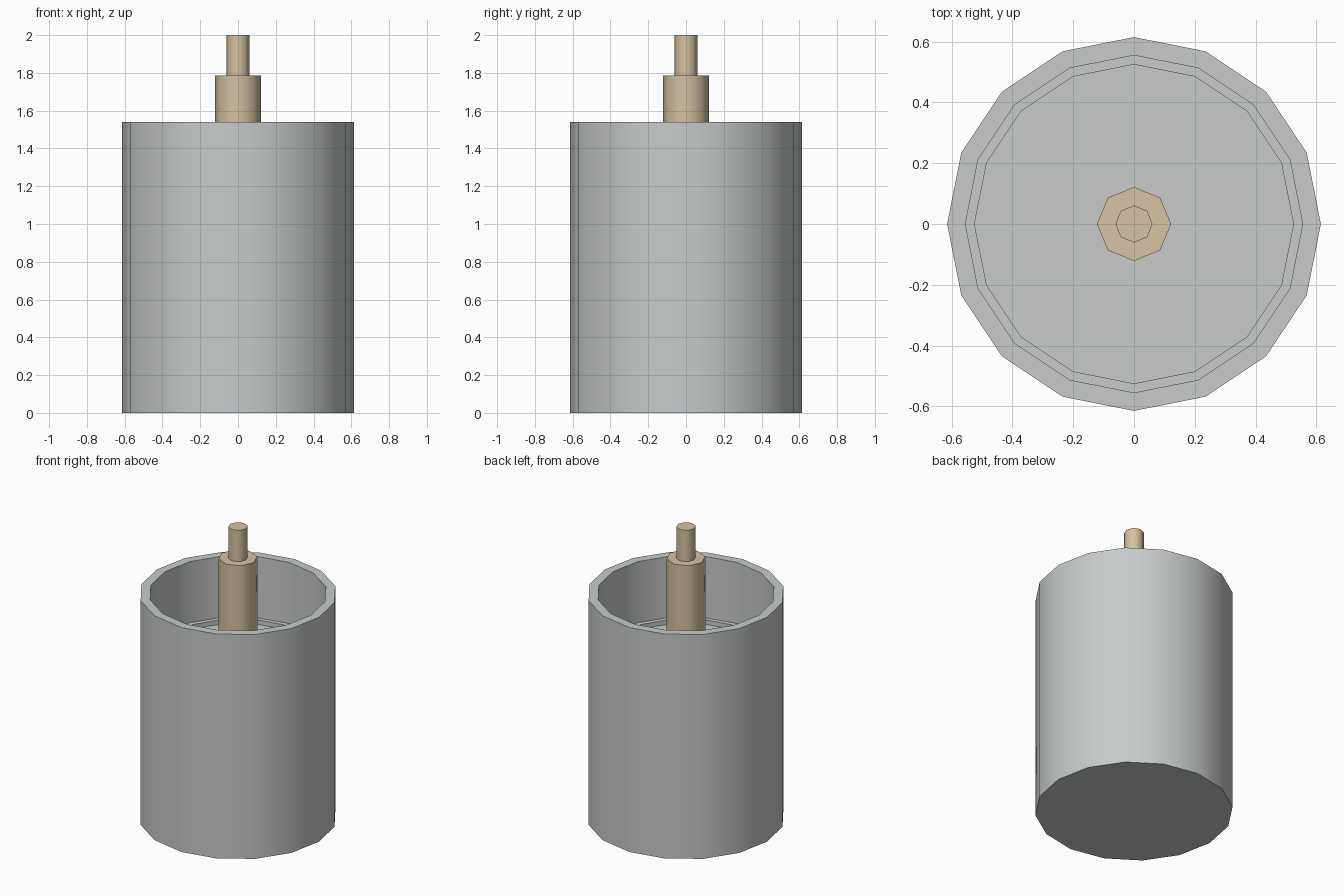
import bpy
import bmesh
from math import cos, sin, tau, radians

if "Cube" in bpy.data.objects:
    bpy.data.objects.remove(bpy.data.objects["Cube"])


def make_material(name, color):
    mat = bpy.data.materials.new(name)
    mat.use_nodes = True
    mat.diffuse_color = color
    mat.node_tree.nodes["Principled BSDF"].inputs["Base Color"].default_value = color
    return mat


def lathe(name, profile, sides, mat):
    """Revolve (radius, height) points about z and cap both ends."""
    bm = bmesh.new()
    rings = [[bm.verts.new((r * cos(tau * i / sides), r * sin(tau * i / sides), z))
              for i in range(sides)] for r, z in profile]
    for low, high in zip(rings, rings[1:]):
        for i in range(sides):
            j = (i + 1) % sides
            bm.faces.new((low[i], low[j], high[j], high[i]))
    bm.faces.new(rings[0][::-1])
    bm.faces.new(rings[-1])
    bmesh.ops.recalc_face_normals(bm, faces=bm.faces[:])
    mesh = bpy.data.meshes.new(name)
    bm.to_mesh(mesh)
    bm.free()
    obj = bpy.data.objects.new(name, mesh)
    bpy.context.collection.objects.link(obj)
    mesh.materials.append(mat)
    bpy.ops.object.select_all(action='DESELECT')
    obj.select_set(True)
    bpy.context.view_layer.objects.active = obj
    bpy.ops.object.shade_smooth_by_angle(angle=radians(50))
    return obj


grey = make_material("Light Grey", (0.58, 0.60, 0.60, 1))
tan = make_material("Tan", (0.66, 0.54, 0.36, 1))

# Heights of the cup
rim = 1.54
ledge = 1.12
floor = 1.09

# Cup: outer wall, flat rim, inner wall, narrow ledge and recessed floor
lathe("cup", [(0.615, 0), (0.615, rim), (0.555, rim), (0.555, ledge),
              (0.525, ledge), (0.525, floor)], 16, grey)

# Central post: thick lower part stepping in to a thin tip
lathe("center_post", [(0.122, floor), (0.122, 1.785), (0.061, 1.785), (0.061, 2)], 8, tan)
